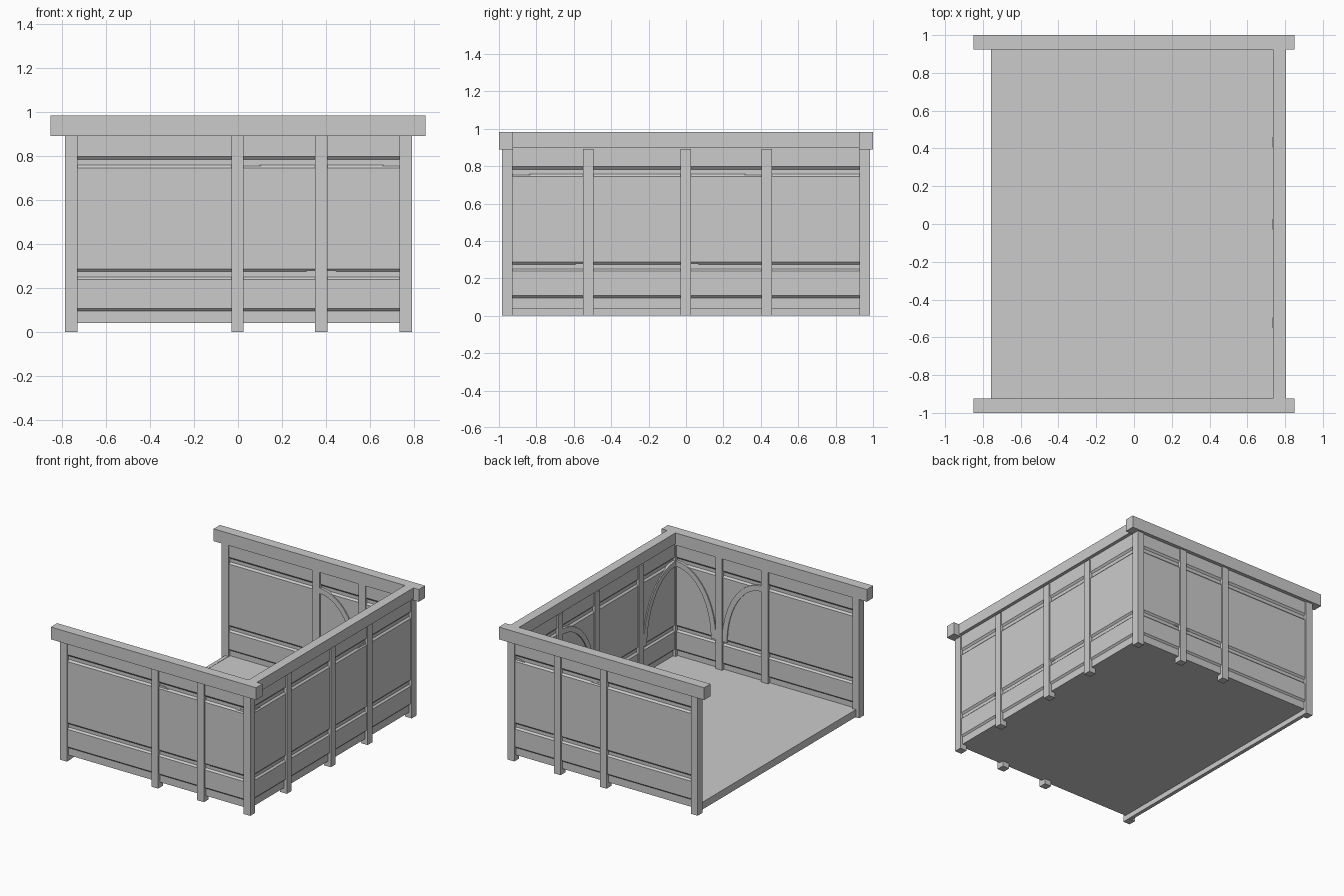
import bpy, bmesh
from math import cos, sin, pi

default_cube = bpy.data.objects.get("Cube")
if default_cube:
    bpy.data.objects.remove(default_cube, do_unlink=True)

GREY = (0.6, 0.6, 0.6, 1)
mat = bpy.data.materials.new("plain grey")
mat.use_nodes = True
mat.diffuse_color = GREY
mat.node_tree.nodes["Principled BSDF"].inputs["Base Color"].default_value = GREY


def prism(name, start, end):
    """Join two matching outlines into a closed solid."""
    bm = bmesh.new()
    a = [bm.verts.new(p) for p in start]
    b = [bm.verts.new(p) for p in end]
    bm.faces.new(a)
    bm.faces.new(b)
    n = len(a)
    for i in range(n):
        j = (i + 1) % n
        bm.faces.new((a[i], a[j], b[j], b[i]))
    bmesh.ops.recalc_face_normals(bm, faces=bm.faces)
    mesh = bpy.data.meshes.new(name)
    bm.to_mesh(mesh)
    bm.free()
    mesh.materials.append(mat)
    obj = bpy.data.objects.new(name, mesh)
    bpy.context.collection.objects.link(obj)


def box(name, x, y, z):
    outline = [(x[0], y[0]), (x[1], y[0]), (x[1], y[1]), (x[0], y[1])]
    prism(name, [(*p, z[0]) for p in outline], [(*p, z[1]) for p in outline])


# Each wall maps (along, outward, height) to model space
def front(u, v, z):
    return (u, -0.955 - v, z)


def back(u, v, z):
    return (u, 0.955 + v, z)


def side(u, v, z):
    return (0.762 + v, u, z)


# Height and half thickness of the boarding, with bevelled grooves
THICK, THIN = 0.018, 0.006
BOARDS = [(0.04, THIN), (0.095, THIN), (0.107, THICK), (0.238, THICK),
          (0.25, THIN), (0.274, THIN), (0.287, THICK), (0.745, THICK),
          (0.758, THIN), (0.783, THIN), (0.797, THICK), (0.905, THICK)]


def panel(name, place, u0, u1):
    outline = [(h, z) for z, h in BOARDS] + [(-h, z) for z, h in reversed(BOARDS)]
    prism(name, [place(u0, v, z) for v, z in outline],
          [place(u1, v, z) for v, z in outline])


def post(name, place, u):
    h = 0.028
    corners = [(-h, -h), (h, -h), (h, h), (-h, h)]
    prism(name, [place(u + a, v, 0) for a, v in corners],
          [place(u + a, v, 0.892) for a, v in corners])


def brace(name, place, top, foot):
    """Quarter arch, level at the top post and upright at the foot post."""
    span, rise, width, steps = foot - top, 0.5, 0.04, 14
    inner = 1 - width / abs(span)
    outline = []
    for i in range(steps + 1):
        t = pi / 2 * i / steps
        outline.append((top + span * sin(t), 0.27 + rise * cos(t)))
    for i in reversed(range(steps + 1)):
        t = pi / 2 * i / steps
        outline.append((top + span * inner * sin(t), 0.27 + (rise - width) * cos(t)))
    prism(name, [place(u, 0.01, z) for u, z in outline],
          [place(u, -0.026, z) for u, z in outline])


# Front and back walls
for label, place in (("front", front), ("back", back)):
    panel(label + "_panel", place, -0.755, 0.755)
    for i, u in enumerate((-0.757, -0.002, 0.378, 0.762)):
        post(f"{label}_post_{i + 1}", place, u)
    brace(label + "_inner_brace", place, 0.025, 0.352)
    brace(label + "_corner_brace", place, 0.735, 0.404)

# Long side wall
panel("side_panel", side, -0.95, 0.95)
for i, u in enumerate((-0.522, -0.002, 0.433)):
    post(f"side_post_{i + 1}", side, u)
brace("side_front_brace", side, -0.925, -0.55)
brace("side_back_brace", side, 0.406, 0.026)

# Top beams
box("front_beam", (-0.85, 0.85), (-1, -0.925), (0.89, 0.982))
box("back_beam", (-0.85, 0.85), (0.925, 1), (0.89, 0.982))
box("side_beam", (0.735, 0.805), (-0.925, 0.925), (0.9, 0.982))

# Floor and the sill along the open side
box("floor", (-0.75, 0.76), (-0.95, 0.95), (0.04, 0.055))
box("sill", (-0.757, -0.73), (-0.93, 0.93), (0.002, 0.057))
